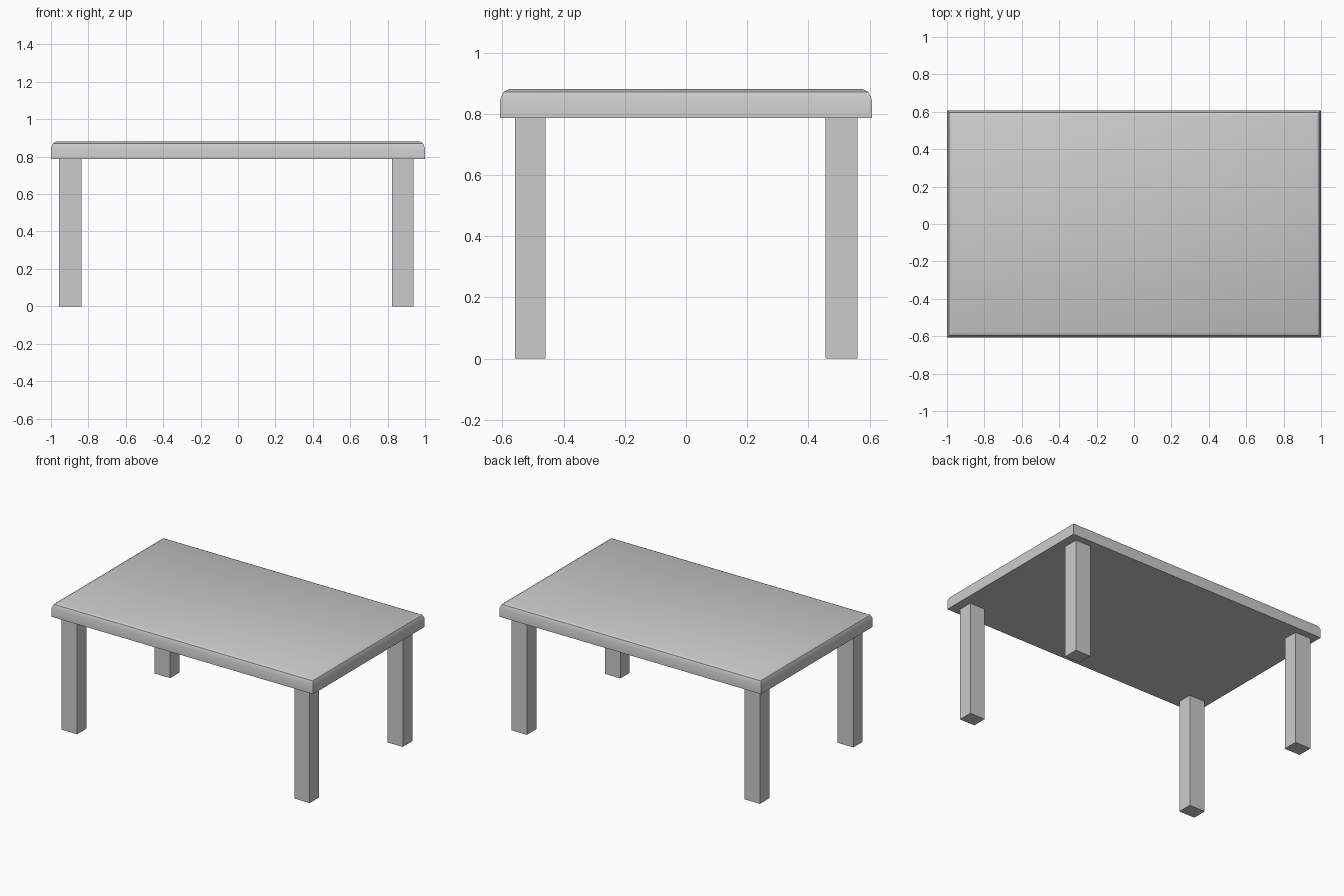
import bpy, bmesh
from math import radians

if "Cube" in bpy.data.objects:
    bpy.data.objects.remove(bpy.data.objects["Cube"])


def finish(name, bm):
    bmesh.ops.recalc_face_normals(bm, faces=bm.faces)
    mesh = bpy.data.meshes.new(name)
    bm.to_mesh(mesh)
    bm.free()
    obj = bpy.data.objects.new(name, mesh)
    bpy.context.collection.objects.link(obj)
    return obj


# Tabletop: stacked rectangles following an eased edge profile (inset, z)
profile = [(0, 0.787), (0, 0.846), (0.011, 0.871), (0.03, 0.881)]
half_x, half_y = 1.0, 0.608
bm = bmesh.new()
rings = []
for inset, z in profile:
    x, y = half_x - inset, half_y - inset
    rings.append([bm.verts.new((sx * x, sy * y, z))
                  for sx, sy in ((-1, -1), (1, -1), (1, 1), (-1, 1))])
for low, high in zip(rings, rings[1:]):
    for i in range(4):
        j = (i + 1) % 4
        bm.faces.new((low[i], low[j], high[j], high[i]))
bm.faces.new(rings[0][::-1])
bm.faces.new(rings[-1])
top = finish("tabletop", bm)
bpy.context.view_layer.objects.active = top
top.select_set(True)
bpy.ops.object.shade_smooth_by_angle(angle=radians(30))

# Four square legs, left and right pairs slightly different in width
leg_x = {"left": (-0.957, -0.837), "right": (0.823, 0.939)}
leg_y = {"front": (-0.559, -0.459), "back": (0.456, 0.56)}
leg_height = 0.787
for side, (x0, x1) in leg_x.items():
    for end, (y0, y1) in leg_y.items():
        bm = bmesh.new()
        bmesh.ops.create_cube(bm, size=1)
        bmesh.ops.scale(bm, vec=(x1 - x0, y1 - y0, leg_height), verts=bm.verts)
        bmesh.ops.translate(bm, vec=((x0 + x1) / 2, (y0 + y1) / 2, leg_height / 2),
                            verts=bm.verts)
        finish(f"{end}_{side}_leg", bm)
